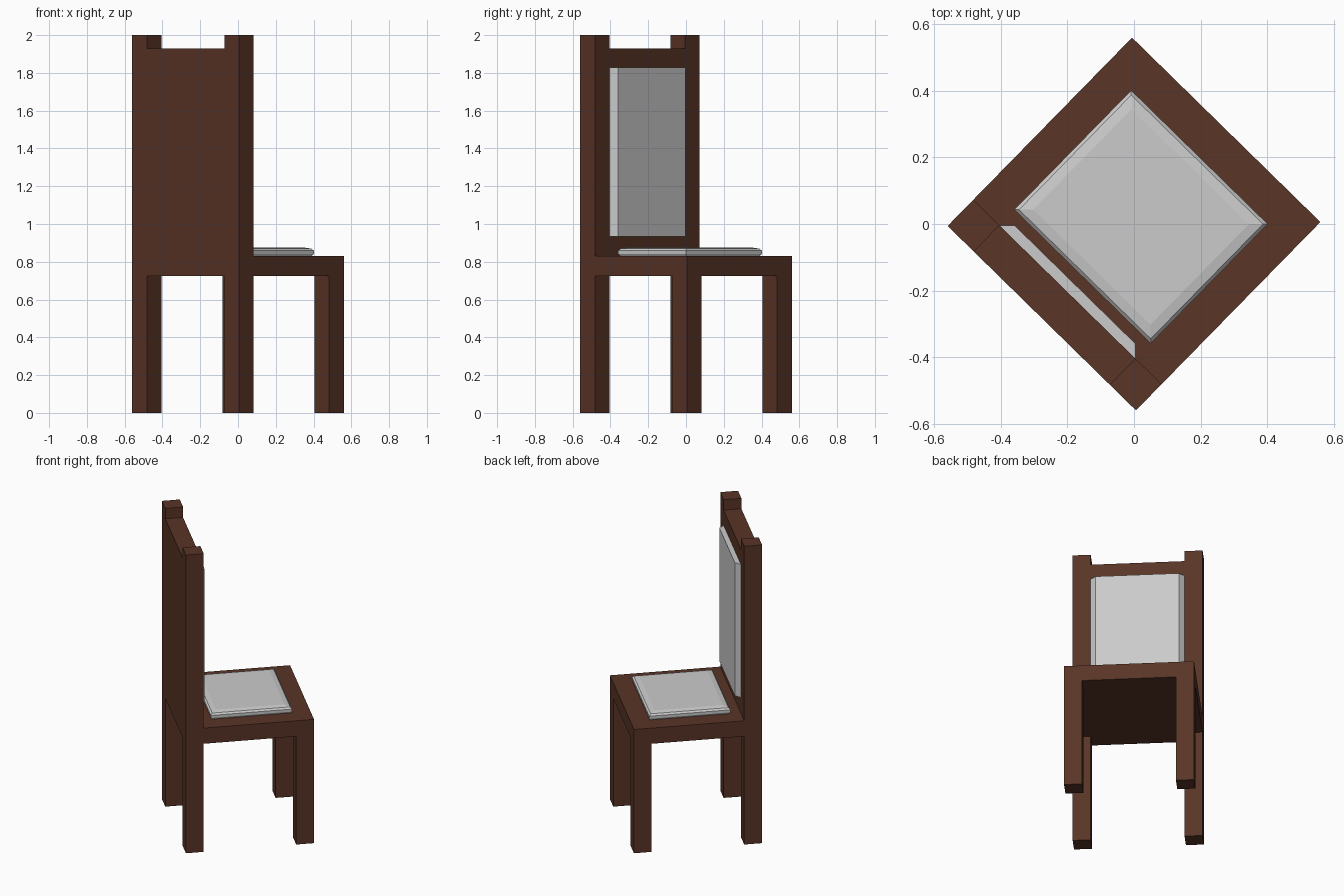
import bpy, bmesh, math
from mathutils import Matrix

if "Cube" in bpy.data.objects:
    bpy.data.objects.remove(bpy.data.objects["Cube"])

# Chair is modelled square to the axes (back at -y), then turned into place
TURN = Matrix.Rotation(math.radians(-44.4), 4, 'Z')
H = 0.396          # half width of the seat
T = 0.11           # leg and back thickness
I = H - T          # inner half width between legs
SEAT_LOW, SEAT_TOP = 0.725, 0.83

wood = bpy.data.materials.new("dark_wood")
wood.diffuse_color = (0.10, 0.035, 0.02, 1)
wood.use_nodes = True
wood.node_tree.nodes["Principled BSDF"].inputs["Base Color"].default_value = wood.diffuse_color


def loft(name, rings, mat=None):
    """Closed flat-faced solid through a stack of equal-length rings."""
    bm = bmesh.new()
    loops = [[bm.verts.new(p) for p in ring] for ring in rings]
    n = len(loops[0])
    for a, b in zip(loops, loops[1:]):
        for i in range(n):
            j = (i + 1) % n
            bm.faces.new((a[i], a[j], b[j], b[i]))
    bm.faces.new(loops[0][::-1])
    bm.faces.new(loops[-1])
    bmesh.ops.recalc_face_normals(bm, faces=bm.faces)
    bm.transform(TURN)
    me = bpy.data.meshes.new(name)
    bm.to_mesh(me)
    bm.free()
    if mat:
        me.materials.append(mat)
    ob = bpy.data.objects.new(name, me)
    bpy.context.collection.objects.link(ob)
    return ob


def rect(x0, x1, y0, y1, z, inset=0):
    x0, x1, y0, y1 = x0 + inset, x1 - inset, y0 + inset, y1 - inset
    return [(x0, y0, z), (x1, y0, z), (x1, y1, z), (x0, y1, z)]


def box(name, x0, x1, y0, y1, z0, z1):
    return loft(name, [rect(x0, x1, y0, y1, z) for z in (z0, z1)], wood)


# Legs and back posts
for side, x in (("left", -H), ("right", I)):
    box(f"front_leg_{side}", x, x + T, I, H, 0, SEAT_LOW)
    box(f"back_leg_{side}", x, x + T, -H, -I, 0, SEAT_LOW)
    box(f"back_post_{side}", x, x + T, -H, -I, SEAT_TOP, 2.0)

# Seat slab and back panel
box("seat", -H, H, -H, H, SEAT_LOW, SEAT_TOP)
box("back_panel", -I, I, -H, -I, SEAT_TOP, 1.93)

# Seat cushion with softened edges: (height, inset) steps
steps = [(SEAT_TOP, 0.008), (0.842, 0), (0.859, 0), (0.870, 0.010), (0.876, 0.04)]
loft("seat_cushion", [rect(-0.287, 0.287, -0.221, 0.281, z, i) for z, i in steps])

# Back cushion, sides tapering towards the front
D = 0.032
loft("back_cushion", [[(-I, -I, z), (I, -I, z), (I - D, D - I, z), (D - I, D - I, z)]
                      for z in (0.935, 1.828)])
